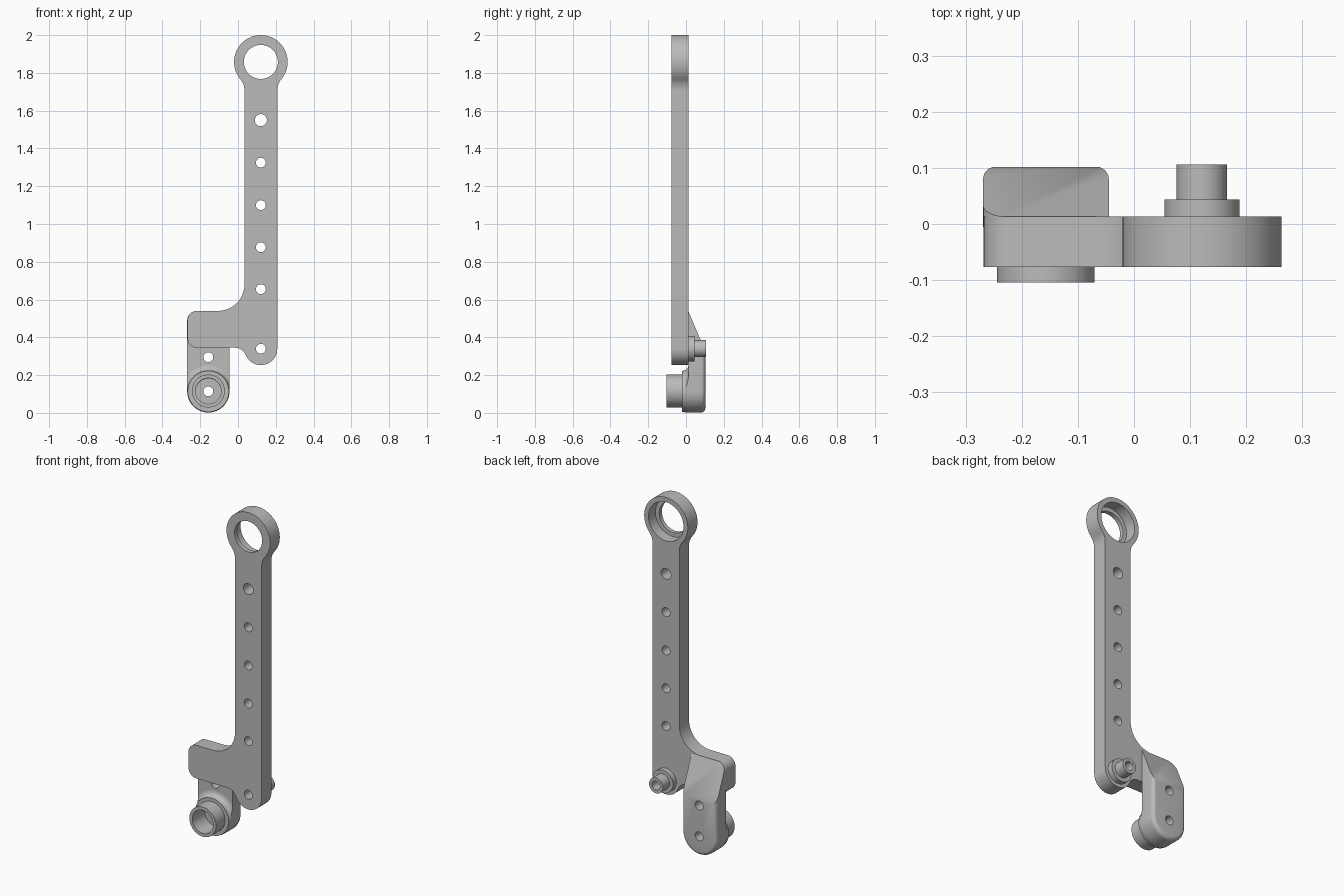
import bpy, bmesh
from math import sin, cos, radians, degrees, atan2, sqrt, tau
from mathutils import Vector

if "Cube" in bpy.data.objects:
    bpy.data.objects.remove(bpy.data.objects["Cube"])

gray = bpy.data.materials.new("machined_gray")
gray.diffuse_color = (0.5, 0.5, 0.5, 1)
gray.use_nodes = True
gray.node_tree.nodes["Principled BSDF"].inputs["Base Color"].default_value = gray.diffuse_color

FRONT, BACK = -0.077, 0.013      # main plate thickness
CX, W = 0.121, 0.087             # stem centre and half width
AX, AW, AZ = -0.157, 0.112, 0.114  # lower arm centre, half width, round centre


def arc(cx, cz, r, a0, a1, n=12):
    return [(cx + r * cos(radians(a0 + (a1 - a0) * i / n)),
             cz + r * sin(radians(a0 + (a1 - a0) * i / n))) for i in range(n + 1)]


def finish(name, bm):
    bmesh.ops.recalc_face_normals(bm, faces=bm.faces[:])
    me = bpy.data.meshes.new(name)
    bm.to_mesh(me)
    bm.free()
    me.materials.append(gray)
    ob = bpy.data.objects.new(name, me)
    bpy.context.collection.objects.link(ob)
    return ob


def stack(rings):
    """Closed solid through matching outlines [(points, y), ...]."""
    bm = bmesh.new()
    rows = [[bm.verts.new((x, y, z)) for x, z in pts] for pts, y in rings]
    n = len(rows[0])
    for a, b in zip(rows, rows[1:]):
        for i in range(n):
            bm.faces.new((a[i], a[(i + 1) % n], b[(i + 1) % n], b[i]))
    bm.faces.new(rows[0])
    bm.faces.new(rows[-1])
    return bm


def disc(name, x, z, r, y0, y1, n=48):
    pts = arc(x, z, r, 0, 360, n)[:-1]
    return finish(name, stack([(pts, y0), (pts, y1)]))


def lathe(name, x, z, profile, n=64):
    """Hollow turned part: closed (radius, y) profile about the y axis."""
    bm = bmesh.new()
    rows = [[bm.verts.new((x + r * cos(tau * i / n), y, z + r * sin(tau * i / n)))
             for r, y in profile] for i in range(n)]
    m = len(profile)
    for i in range(n):
        a, b = rows[i], rows[(i + 1) % n]
        for j in range(m):
            bm.faces.new((a[j], a[(j + 1) % m], b[(j + 1) % m], b[j]))
    return finish(name, bm)


def boolean(ob, tool, op='DIFFERENCE'):
    tool.hide_render = True
    mod = ob.modifiers.new("cut", 'BOOLEAN')
    mod.operation, mod.solver, mod.object = op, 'EXACT', tool
    bpy.context.view_layer.objects.active = ob
    bpy.ops.object.modifier_apply(modifier=mod.name)
    bpy.data.objects.remove(tool)


# main plate: ring head, stem, side lug and rounded foot
RZ, RR, DZ = 1.858, 0.142, 0.15
nf = (W * W + DZ * DZ - RR * RR) / (2 * (RR - W))      # neck fillet radius
na = degrees(atan2(DZ, W + nf))
ff = 0.06                                             # foot fillet radius
fdx = sqrt((W + ff) ** 2 - (ff - 0.005) ** 2)
fa = degrees(atan2(ff - 0.005, fdx))
outline = (
    arc(CX, RZ, RR, -na, 180 + na, 48)
    + arc(CX - W - nf, RZ - DZ, nf, na, 0, 8)[1:]
    + arc(CX - W - 0.14, 0.68, 0.14, 0, -90, 14)
    + arc(-0.218, 0.49, 0.05, 90, 180, 8)
    + arc(-0.218, 0.395, 0.05, 180, 270, 8)
    + arc(CX - fdx, 0.345 - ff, ff, 90, fa, 8)
    + arc(CX, 0.34, W, 180 + fa, 360, 20)[1:]
    + arc(CX + W + nf, RZ - DZ, nf, 180, 180 - na, 8)[:-1])
plate = finish("main_plate", stack([(outline, FRONT), (outline, BACK)]))

# ring bore with a front lip, and the row of stem holes
boolean(plate, disc("bore", CX, RZ, 0.09, -0.2, 0.2, 64))
boolean(plate, disc("counterbore", CX, RZ, 0.114, -0.052, 0.2, 64))
for z, r in ((1.55, 0.032), (1.325, 0.026), (1.1, 0.026), (0.877, 0.026),
             (0.655, 0.026), (0.34, 0.026)):
    boolean(plate, disc("hole", CX, z, r, -0.2, 0.2, 32))

# stepped hollow pin behind the foot
pin = lathe("rear_pin", CX, 0.34,
            [(0.026, 0.012), (0.067, 0.012), (0.067, 0.044), (0.045, 0.044),
             (0.045, 0.106), (0.026, 0.106)])


# lower arm: round-ended block with a softened back rim and a sloped top
def arm_outline(inset=0.0):
    w = AW - inset
    return (arc(AX, AZ, w, 180, 360, 32)
            + [(AX + w, 0.54)]
            + arc(AX - AW + 0.05, 0.49, 0.05 - inset, 90, 180, 8))


R = 0.022
rings = [(arm_outline(), BACK)]
rings += [(arm_outline(R * (1 - cos(radians(a)))), 0.08 + R * sin(radians(a)))
          for a in range(0, 91, 15)]
bm = stack(rings)
p0, p1 = Vector((0, BACK, 0.537)), Vector((0, 0.102, 0.328))
d = p1 - p0
cut = bmesh.ops.bisect_plane(bm, geom=bm.verts[:] + bm.edges[:] + bm.faces[:],
                             plane_co=p0, plane_no=(0, -d.z, d.y), clear_outer=True)
bmesh.ops.holes_fill(bm, edges=[e for e in bm.edges if e.is_boundary], sides=0)
arm = finish("lower_arm", bm)
for z in (0.295, AZ):
    boolean(arm, disc("hole", AX, z, 0.026, -0.2, 0.2, 32))

# round pad on the arm, filleted into it and trimmed to the arm's sides
fillet = [(0.139 - 0.03 * cos(radians(a)), -0.017 + 0.03 * sin(radians(a)))
          for a in range(0, 91, 15)]
pad = lathe("arm_pad", AX, AZ, [(0.068, BACK), (0.068, -0.02), (0.109, -0.02)] + fillet)
trim = arm_outline()
boolean(pad, finish("trim", stack([(trim, -0.2), (trim, 0.2)])), 'INTERSECT')

# hollow bearing boss at the front
boss = lathe("bearing_boss", AX, AZ + 0.002,
             [(0.068, -0.018), (0.087, -0.018), (0.087, -0.104), (0.068, -0.104)])

# smooth the round surfaces, keep machined edges crisp
for ob in (plate, pin, arm, pad, boss):
    bpy.ops.object.select_all(action='DESELECT')
    ob.select_set(True)
    bpy.context.view_layer.objects.active = ob
    bpy.ops.object.shade_smooth_by_angle(angle=radians(30))
